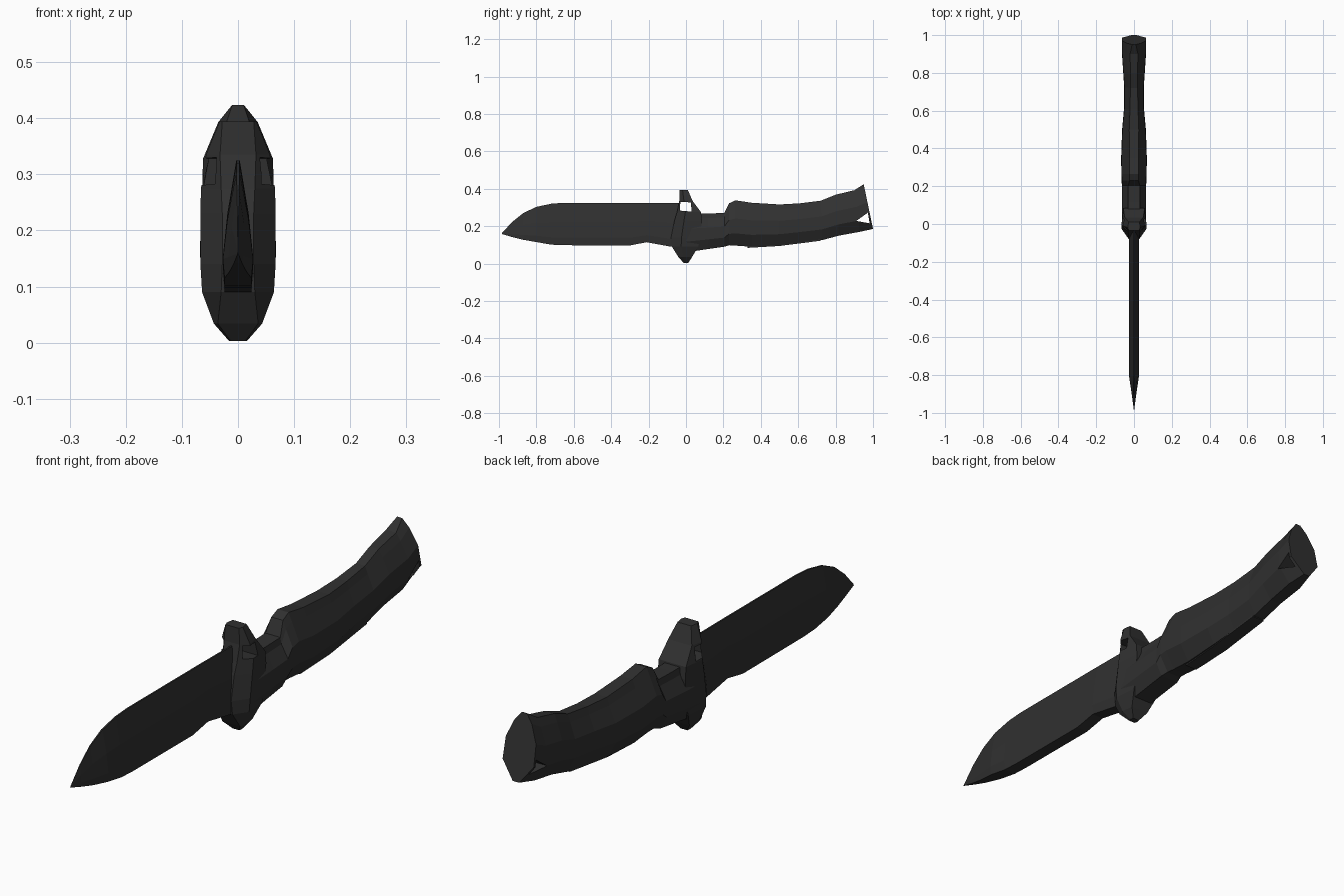
import bpy, bmesh

black = bpy.data.materials.new("matte black")
black.diffuse_color = (0.03, 0.03, 0.03, 1)


def loft(name, rings):
    """Skin a list of equal-length point rings and cap both ends."""
    bm = bmesh.new()
    vs = [[bm.verts.new(p) for p in r] for r in rings]
    n = len(vs[0])
    for a, b in zip(vs, vs[1:]):
        for i in range(n):
            j = (i + 1) % n
            bm.faces.new((a[i], a[j], b[j], b[i]))
    bm.faces.new(vs[0])
    bm.faces.new(vs[-1])
    bmesh.ops.recalc_face_normals(bm, faces=bm.faces)
    me = bpy.data.meshes.new(name)
    bm.to_mesh(me)
    bm.free()
    me.materials.append(black)
    ob = bpy.data.objects.new(name, me)
    bpy.context.collection.objects.link(ob)
    return ob


def mirrored(right):
    """Close a right-hand half outline with its mirror image."""
    return right + [(-x, y, z) for x, y, z in reversed(right)]


def cut_through(ob, outline):
    """Cut a hole along x with the given (y, z) outline."""
    cutter = loft("hole_cutter", [[(x, y, z) for y, z in outline] for x in (-0.2, 0.2)])
    cutter.hide_render = True
    mod = ob.modifiers.new("hole", 'BOOLEAN')
    mod.operation = 'DIFFERENCE'
    mod.solver = 'EXACT'
    mod.object = cutter
    bpy.context.view_layer.objects.active = ob
    bpy.ops.object.modifier_apply(modifier=mod.name)
    bpy.data.objects.remove(cutter)


# Blade: wedge section, thick along the bottom, thin edge on top
# (y, bottom z, top z, thickness factor)
blade = [(-0.985, 0.158, 0.162, 0.03), (-0.93, 0.142, 0.222, 0.3),
         (-0.87, 0.127, 0.270, 0.62), (-0.80, 0.115, 0.303, 1),
         (-0.72, 0.101, 0.320, 1), (-0.65, 0.098, 0.325, 1),
         (-0.30, 0.097, 0.325, 1), (-0.21, 0.114, 0.325, 1),
         (-0.08, 0.090, 0.324, 1), (-0.037, 0.090, 0.324, 1)]
loft("blade", [mirrored([(0.024 * w, y, b), (0.027 * w, y, b + 0.18 * (t - b)),
                         (0.019 * w, y, b + 0.55 * (t - b)), (0.003 * w, y, t)])
               for y, b, t, w in blade])

# Guard: stacked six-sided rings (z, front y, back y, front half width, half width)
guard_rings = [(0.003, -0.012, 0.012, 0.013, 0.016), (0.034, -0.040, 0.032, 0.036, 0.043),
               (0.090, -0.075, 0.065, 0.030, 0.064), (0.140, -0.080, 0.080, 0.028, 0.067),
               (0.230, -0.062, 0.085, 0.028, 0.067), (0.275, -0.048, 0.080, 0.030, 0.066),
               (0.335, -0.036, 0.035, 0.032, 0.057), (0.394, -0.034, 0.010, 0.028, 0.033)]
guard = loft("guard", [mirrored([(f, y0, z), (w, y0 + 0.35 * (y1 - y0), z), (0.85 * w, y1, z)])
                       for z, y0, y1, f, w in guard_rings])
cut_through(guard, [(-0.033, 0.283), (0.030, 0.278), (0.026, 0.327), (-0.030, 0.330)])

# Handle: eight-sided rings
# (top y, bottom z, top z, half width, flat share, backward lean of the bottom)
handle_rings = [(0.00, 0.060, 0.270, 0.064, 0.6, 0), (0.12, 0.078, 0.268, 0.064, 0.6, 0),
                (0.205, 0.090, 0.270, 0.064, 0.6, 0), (0.23, 0.098, 0.322, 0.066, 0.45, 0),
                (0.265, 0.096, 0.338, 0.067, 0.42, 0), (0.35, 0.090, 0.325, 0.068, 0.45, 0),
                (0.50, 0.098, 0.316, 0.063, 0.5, 0), (0.61, 0.112, 0.322, 0.053, 0.5, 0),
                (0.72, 0.126, 0.336, 0.052, 0.45, 0.01), (0.80, 0.150, 0.368, 0.058, 0.4, 0.02),
                (0.90, 0.170, 0.392, 0.065, 0.4, 0.03), (0.95, 0.185, 0.424, 0.064, 0.2, 0.05)]


def handle_ring(y, b, t, w, flat, lean):
    h = t - b
    half = [(flat * w, b), (w, b + 0.27 * h), (w * 0.97, b + 0.6 * h),
            (w * 0.55, t - 0.13 * h), (flat * w * 0.8, t)]
    return mirrored([(x, y + lean * (t - z) / h, z) for x, z in half])


handle = loft("handle", [handle_ring(*r) for r in handle_rings])
cut_through(handle, [(0.91, 0.228), (0.972, 0.272), (0.982, 0.215)])

# Raised strip under the grip
loft("grip_underside_strip",
     [mirrored([(w, y, z), (w, y, z + 0.04)])
      for y, z, w in [(0.33, 0.084, 0.024), (0.50, 0.094, 0.028), (0.72, 0.122, 0.026)]])
